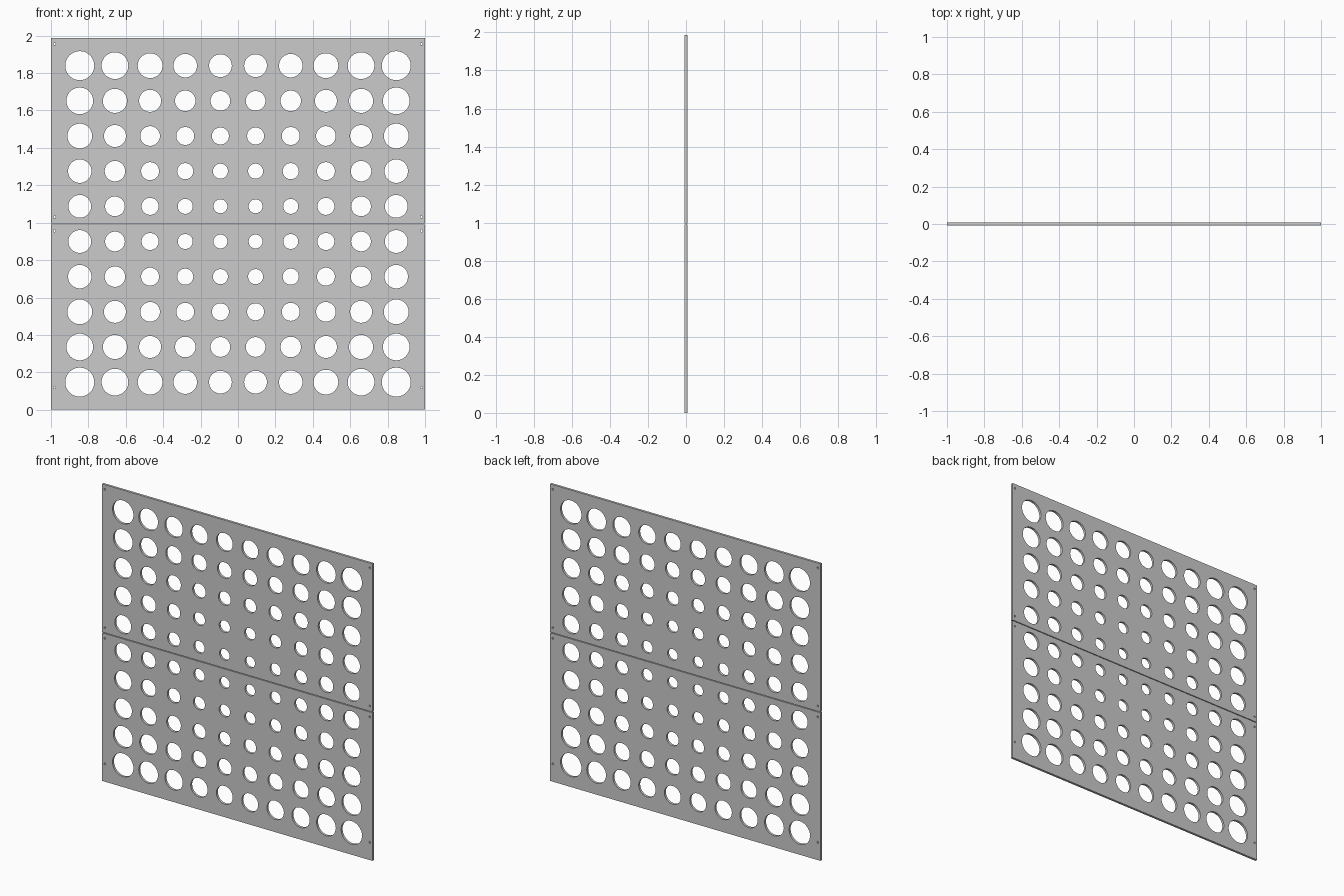
import bpy
from math import sin, cos, pi, radians, sqrt
import bmesh

if "Cube" in bpy.data.objects:
    bpy.data.objects.remove(bpy.data.objects["Cube"])

THICK = 0.016
HEIGHT = 1.987
MID = HEIGHT / 2
GAP = 0.005
PITCH = 0.188


def circle(cx, cz, r, n):
    return [(cx + r * cos(2 * pi * i / n), cz + r * sin(2 * pi * i / n)) for i in range(n)]


def panel(name, z0, z1, rows, screw_heights):
    # Outline with all hole loops, filled and extruded to the sheet thickness
    loops = [[(-1, z0), (1, z0), (1, z1), (-1, z1)]]
    for row in rows:
        for col in range(10):
            x, dz = (col - 4.5) * PITCH, (row - 4.5) * PITCH
            # Perforations grow with distance from the centre of the screen
            r = sqrt(0.00132 + 0.00328 * (x * x + dz * dz))
            loops.append(circle(x, MID + dz, r, 48))
    # Small fixing holes near the side edges
    for z in screw_heights:
        for x in (-0.981, 0.981):
            loops.append(circle(x, z, 0.006, 20))

    curve = bpy.data.curves.new(name, 'CURVE')
    curve.dimensions = '2D'
    curve.fill_mode = 'BOTH'
    curve.extrude = THICK / 2
    for pts in loops:
        s = curve.splines.new('POLY')
        s.points.add(len(pts) - 1)
        for p, (x, z) in zip(s.points, pts):
            p.co = (x, z, 0, 1)
        s.use_cyclic_u = True
    obj = bpy.data.objects.new(name, curve)
    bpy.context.collection.objects.link(obj)
    obj.rotation_euler.x = radians(90)

    # Convert to a welded mesh with crisp rims
    bpy.ops.object.select_all(action='DESELECT')
    obj.select_set(True)
    bpy.context.view_layer.objects.active = obj
    bpy.ops.object.convert(target='MESH')
    obj = bpy.context.object
    bm = bmesh.new()
    bm.from_mesh(obj.data)
    bmesh.ops.remove_doubles(bm, verts=bm.verts, dist=1e-5)
    bmesh.ops.recalc_face_normals(bm, faces=bm.faces)
    bm.to_mesh(obj.data)
    bm.free()
    bpy.ops.object.transform_apply(location=False, rotation=True, scale=False)
    bpy.ops.object.shade_smooth_by_angle(angle=radians(30))
    return obj


panel("lower_panel", 0, MID - GAP / 2, range(0, 5), (0.118, 0.957))
panel("upper_panel", MID + GAP / 2, HEIGHT, range(5, 10), (1.03, 1.955))
